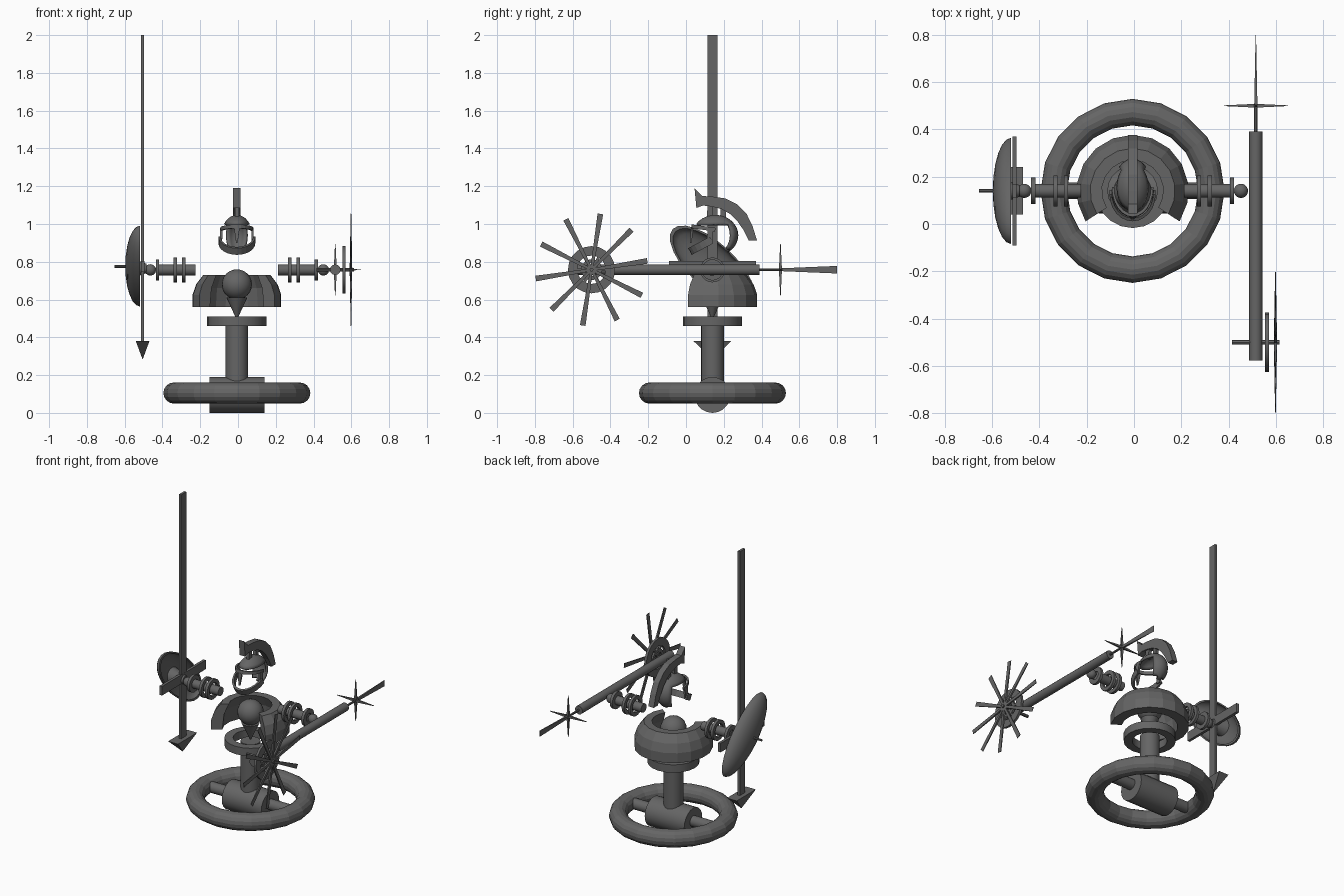
import bpy, bmesh
from math import sin, cos, pi, radians
from mathutils import Vector, Matrix

if "Cube" in bpy.data.objects:
    bpy.data.objects.remove(bpy.data.objects["Cube"])

BX, CY = -0.006, 0.14      # body axis
ARM_Z = 0.757
AXES = {'X': Matrix.Rotation(pi / 2, 4, 'Y'), 'Y': Matrix.Rotation(-pi / 2, 4, 'X'), 'Z': Matrix.Identity(4)}
DARK = bpy.data.materials.new("dark_grey")
DARK.diffuse_color = (0.13, 0.13, 0.13, 1)
DARK.use_nodes = True
DARK.node_tree.nodes["Principled BSDF"].inputs["Base Color"].default_value = DARK.diffuse_color


def finish(name, bm, smooth=False):
    bmesh.ops.recalc_face_normals(bm, faces=bm.faces[:])
    me = bpy.data.meshes.new(name)
    bm.to_mesh(me)
    bm.free()
    me.materials.append(DARK)
    ob = bpy.data.objects.new(name, me)
    bpy.context.collection.objects.link(ob)
    if smooth:
        bpy.ops.object.select_all(action='DESELECT')
        ob.select_set(True)
        bpy.context.view_layer.objects.active = ob
        bpy.ops.object.shade_smooth_by_angle(angle=radians(35))
    return ob


def cyl(name, c, axis, r, depth, r2=None, n=20):
    bm = bmesh.new()
    bmesh.ops.create_cone(bm, cap_ends=True, segments=n, radius1=r, radius2=r if r2 is None else r2,
                          depth=depth, matrix=Matrix.Translation(c) @ AXES[axis])
    return finish(name, bm, True)


def ball(name, c, r):
    bm = bmesh.new()
    bmesh.ops.create_uvsphere(bm, u_segments=20, v_segments=12, radius=r, matrix=Matrix.Translation(c))
    return finish(name, bm, True)


def box(name, c, size):
    bm = bmesh.new()
    bmesh.ops.create_cube(bm, size=1, matrix=Matrix.Translation(c) @ Matrix.Diagonal((*size, 1)))
    return finish(name, bm)


def lathe(name, profile, c, axis='Z', start=0, sweep=360, n=20, smooth=False):
    """Sweep a closed (radius, height) section around an axis; cap partial sweeps."""
    bm = bmesh.new()
    full = sweep == 360
    rings = []
    for i in range(n if full else n + 1):
        a = radians(start + sweep * i / n)
        rings.append([bm.verts.new((r * cos(a), r * sin(a), h)) for r, h in profile])
    k = len(profile)
    for i in range(n):
        p, q = rings[i], rings[(i + 1) % len(rings)]
        for j in range(k):
            bm.faces.new((p[j], q[j], q[(j + 1) % k], p[(j + 1) % k]))
    if not full:
        bm.faces.new(rings[0])
        bm.faces.new(rings[-1])
    bm.transform(Matrix.Translation(c) @ AXES[axis])
    return finish(name, bm, smooth)


def washer(name, c, axis, ro, ri, t, n=20):
    return lathe(name, [(ri, -t / 2), (ro, -t / 2), (ro, t / 2), (ri, t / 2)], c, axis, n=n, smooth=True)


def spike(name, base, tip, w0, w1):
    """Tapered bar between two points, with the two widths at each end."""
    base, tip = Vector(base), Vector(tip)
    d = (tip - base).normalized()
    u = Vector((1, 0, 0)) if abs(d.x) < 0.9 else Vector((0, 1, 0))
    v = d.cross(u)
    bm = bmesh.new()
    a, b = [[bm.verts.new(p + u * w[0] / 2 * s + v * w[1] / 2 * t)
             for s, t in ((-1, -1), (1, -1), (1, 1), (-1, 1))] for p, w in ((base, w0), (tip, w1))]
    bm.faces.new(a)
    bm.faces.new(b)
    for i in range(4):
        bm.faces.new((a[i], a[(i + 1) % 4], b[(i + 1) % 4], b[i]))
    return finish(name, bm)


# Base: big ring wheel, roller and axle
tube = [(0.333 + 0.056 * cos(2 * pi * i / 16), 0.056 * sin(2 * pi * i / 16)) for i in range(16)]
lathe("base_ring", tube, (BX, CY, 0.105))
cyl("base_roller", (BX, CY, 0.095), 'X', 0.095, 0.29)
cyl("base_axle", (BX, CY, 0.105), 'X', 0.035, 0.62)

# Column, waist ring, core
cyl("column", (BX, CY, 0.325), 'Z', 0.06, 0.33)
washer("waist_ring", (BX, CY, 0.485), 'Z', 0.157, 0.105, 0.052)
cyl("core_cone", (BX, CY, 0.555), 'Z', 0.004, 0.11, 0.055)
ball("core_ball", (BX, CY, 0.68), 0.08)

# Torso shell, open at the front
lathe("torso_shell", [(0.17, 0.56), (0.237, 0.56), (0.237, 0.625), (0.218, 0.68), (0.18, 0.73),
                      (0.13, 0.73), (0.16, 0.66)], (BX, CY, 0), start=-33, sweep=246, n=12)

# Arms with rings and ball hands
for side, label, off in ((-1, "left", 0.012), (1, "right", 0)):
    def ax(v):
        return (side * (v + off), CY, ARM_Z)
    cyl(label + "_arm", ax(0.312), 'X', 0.029, 0.2)
    for i, v in enumerate((0.275, 0.32, 0.414)):
        washer(f"{label}_arm_ring_{i}", ax(v), 'X', 0.066 if i < 2 else 0.056, 0.027 if i == 2 else 0.042, 0.018)
    ball(label + "_hand", ax(0.452), 0.03)

# Long blade with crossguard, pointing down
SX = -0.505
box("long_shaft", (SX, CY, 1.185), (0.016, 0.054, 1.63))
box("crossguard", (SX, CY, 0.775), (0.018, 0.46, 0.06))
spike("shaft_point", (SX, CY, 0.38), (SX, CY, 0.285), (0.072, 0.2), (0.002, 0.002))

# Tilted oval shield, a thin bowl
bowl = [(cos(a), sin(a)) for a in [pi / 2 * i / 6 for i in range(6)]] + [(0.02, 1)]
inner = [(0.02, 0.82)] + [(0.93 * r, 0.82 * h) for r, h in reversed(bowl[:-1])]
shield = lathe("shield", bowl + inner, (0, 0, 0), n=24, smooth=True)
fit = (Matrix.Translation((-0.519, CY, 0.777)) @ Matrix.Rotation(radians(-43), 4, 'X')
       @ Matrix.Rotation(-pi / 2, 4, 'Y') @ Matrix.Diagonal((0.12, 0.288, 0.078, 1)))
shield.data.transform(fit)
cyl("shield_boss_pin", (-0.62, CY, 0.775), 'X', 0.007, 0.07, n=8)
cyl("shield_hub", (-0.535, CY, 0.765), 'X', 0.06, 0.1, 0.025)

# Lance: thick barrel, thin rod, four-point star, flat tail
LX, LZ = 0.515, 0.758
cyl("lance_barrel", (LX, -0.093, LZ), 'Y', 0.028, 0.966, n=12)
cyl("lance_rod", (LX, 0.44, LZ), 'Y', 0.007, 0.14, n=8)
spike("lance_tail", (LX, 0.49, LZ), (LX, 0.8, LZ), (0.014, 0.014), (0.002, 0.04))
for i in range(4):
    a = i * pi / 2
    spike(f"star_point_{i}", (LX, 0.5, LZ), (LX + 0.135 * cos(a), 0.5, LZ + 0.137 * sin(a)),
          (0.016, 0.016), (0.003, 0.003))

# Bladed wheel on the lance
WY = -0.5
cyl("wheel_axle", (0.515, WY, LZ), 'X', 0.01, 0.2, n=8)
washer("wheel_ring", (0.562, WY, LZ), 'X', 0.125, 0.075, 0.016)
washer("wheel_hub_ring", (0.562, WY, LZ), 'X', 0.055, 0.035, 0.016)
for i in range(6):
    a = i * pi / 3
    spike(f"wheel_spoke_{i}", (0.562, WY, LZ), (0.562, WY + 0.08 * cos(a), LZ + 0.08 * sin(a)),
          (0.012, 0.014), (0.012, 0.014))
for i in range(10):
    a = radians(9 + 36 * i)
    spike(f"wheel_blade_{i}", (0.598, WY, LZ), (0.598, WY + 0.299 * cos(a), LZ + 0.299 * sin(a)),
          (0.014, 0.014), (0.003, 0.03))

# Helmet: dome plus neck guard, with open face and sides
bm = bmesh.new()
bmesh.ops.create_uvsphere(bm, u_segments=24, v_segments=16, radius=1)
drop = [f for f in bm.faces
        if not (lambda m: m.z > 0.5 or (m.y > 0.6 and m.z > -0.8))(f.calc_center_median())]
bmesh.ops.delete(bm, geom=drop, context='FACES')
bm.transform(Matrix.Translation((BX, 0.155, 0.94)) @ Matrix.Diagonal((0.082, 0.122, 0.108, 1)))
helmet = finish("helmet", bm, True)
helmet.modifiers.new("thickness", 'SOLIDIFY').thickness = 0.014

# Brow band, nose guard and tilted chin guard
band = [(0.94, -1), (1.06, -1), (1.06, 1), (0.94, 1)]
for name, y, z, tilt, size in (("brow_band", 0.155, 0.97, -8, (0.083, 0.12, 0.01)),
                               ("chin_guard", 0.135, 0.915, 28, (0.092, 0.122, 0.02))):
    ob = lathe(name, band, (0, 0, 0), start=180, sweep=180, n=12)
    ob.data.transform(Matrix.Translation((BX, y, z)) @ Matrix.Rotation(radians(tilt), 4, 'X')
                      @ Matrix.Diagonal((*size, 1)))
spike("nose_guard", (BX, 0.033, 0.98), (BX, 0.025, 0.9), (0.03, 0.012), (0.008, 0.01))
for s in (-1, 1):
    spike("cheek_guard", (BX + s * 0.082, 0.13, 0.97), (BX + s * 0.084, 0.125, 0.9), (0.012, 0.03), (0.012, 0.03))

# Crest: curved band flaring at both ends, on small posts
outer = [(0.045, 1.19), (0.085, 1.148), (0.14, 1.145), (0.21, 1.135), (0.27, 1.105), (0.32, 1.055),
         (0.352, 0.99), (0.376, 0.912)]
under = [(0.055, 1.085), (0.09, 1.098), (0.14, 1.092), (0.19, 1.078), (0.235, 1.052), (0.272, 1.015),
         (0.303, 0.97), (0.333, 0.912)]
bm = bmesh.new()
rows = [[bm.verts.new((BX + x, *p)) for x, p in ((-0.02, o), (0.02, o), (0.02, u), (-0.02, u))]
        for o, u in zip(outer, under)]
for a, b in zip(rows, rows[1:]):
    for j in range(4):
        bm.faces.new((a[j], a[(j + 1) % 4], b[(j + 1) % 4], b[j]))
bm.faces.new(rows[0])
bm.faces.new(rows[-1])
finish("crest", bm)
for i, (y, z) in enumerate(((0.13, 1.11), (0.2, 1.09))):
    spike(f"crest_post_{i}", (BX, y - 0.005, 1.03), (BX, y, z), (0.02, 0.03), (0.02, 0.03))
